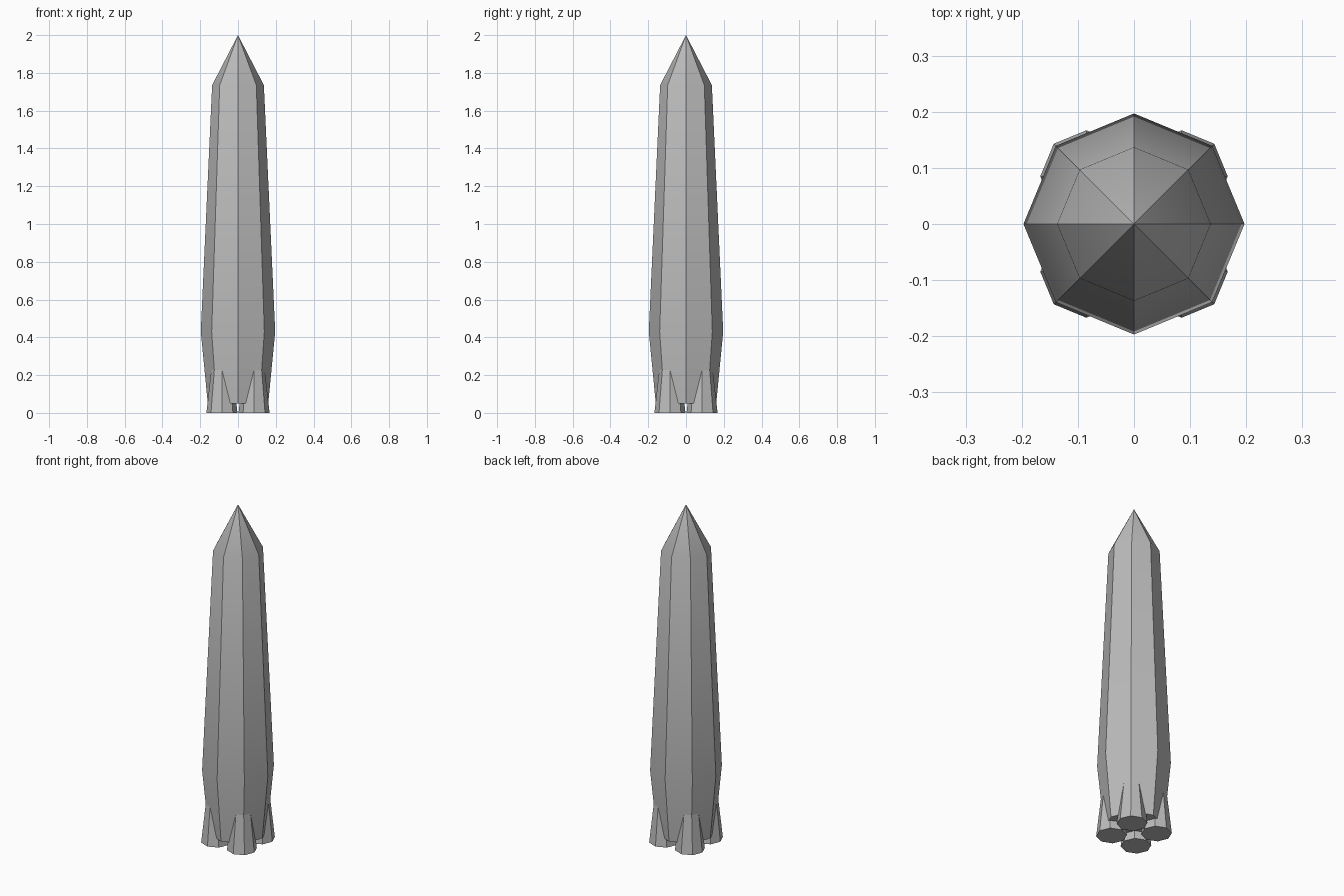
import bpy, bmesh, math

cube = bpy.data.objects.get("Cube")
if cube:
    bpy.data.objects.remove(cube, do_unlink=True)

SIDES = 8

grey = bpy.data.materials.new("hull grey")
grey.use_nodes = True
colour = (0.5, 0.5, 0.5, 1)
grey.diffuse_color = colour
grey.node_tree.nodes["Principled BSDF"].inputs["Base Color"].default_value = colour


def lathe(name, profile, centre=(0, 0)):
    """Octagonal solid from (radius, height) pairs; radius 0 makes a tip."""
    bm = bmesh.new()
    rings = []
    for radius, z in profile:
        count = SIDES if radius else 1
        rings.append([bm.verts.new((radius * math.cos(math.tau * i / SIDES),
                                    radius * math.sin(math.tau * i / SIDES), z))
                      for i in range(count)])
    for low, high in zip(rings, rings[1:]):
        for i in range(SIDES):
            j = (i + 1) % SIDES
            top = [high[j], high[i]] if len(high) > 1 else [high[0]]
            bm.faces.new([low[i], low[j]] + top)
    for ring in (rings[0], rings[-1]):
        if len(ring) > 1:
            bm.faces.new(ring)
    bmesh.ops.recalc_face_normals(bm, faces=bm.faces)
    mesh = bpy.data.meshes.new(name)
    bm.to_mesh(mesh)
    bm.free()
    mesh.materials.append(grey)
    obj = bpy.data.objects.new(name, mesh)
    obj.location = (*centre, 0)
    bpy.context.collection.objects.link(obj)
    bpy.ops.object.select_all(action="DESELECT")
    obj.select_set(True)
    bpy.context.view_layer.objects.active = obj
    bpy.ops.object.shade_smooth_by_angle(angle=math.radians(30))
    return obj


# Tapered hull with pointed nose
lathe("hull", [(0.16, 0.05), (0.197, 0.43), (0.137, 1.735), (0, 2)])

# Four flared engine nozzles sunk into the tail
OFFSET = 0.085
for side, x in (("left", OFFSET), ("right", -OFFSET)):
    for end, y in (("front", -OFFSET), ("back", OFFSET)):
        lathe(f"{end}_{side}_nozzle", [(0.082, 0), (0.049, 0.3)], (x, y))
